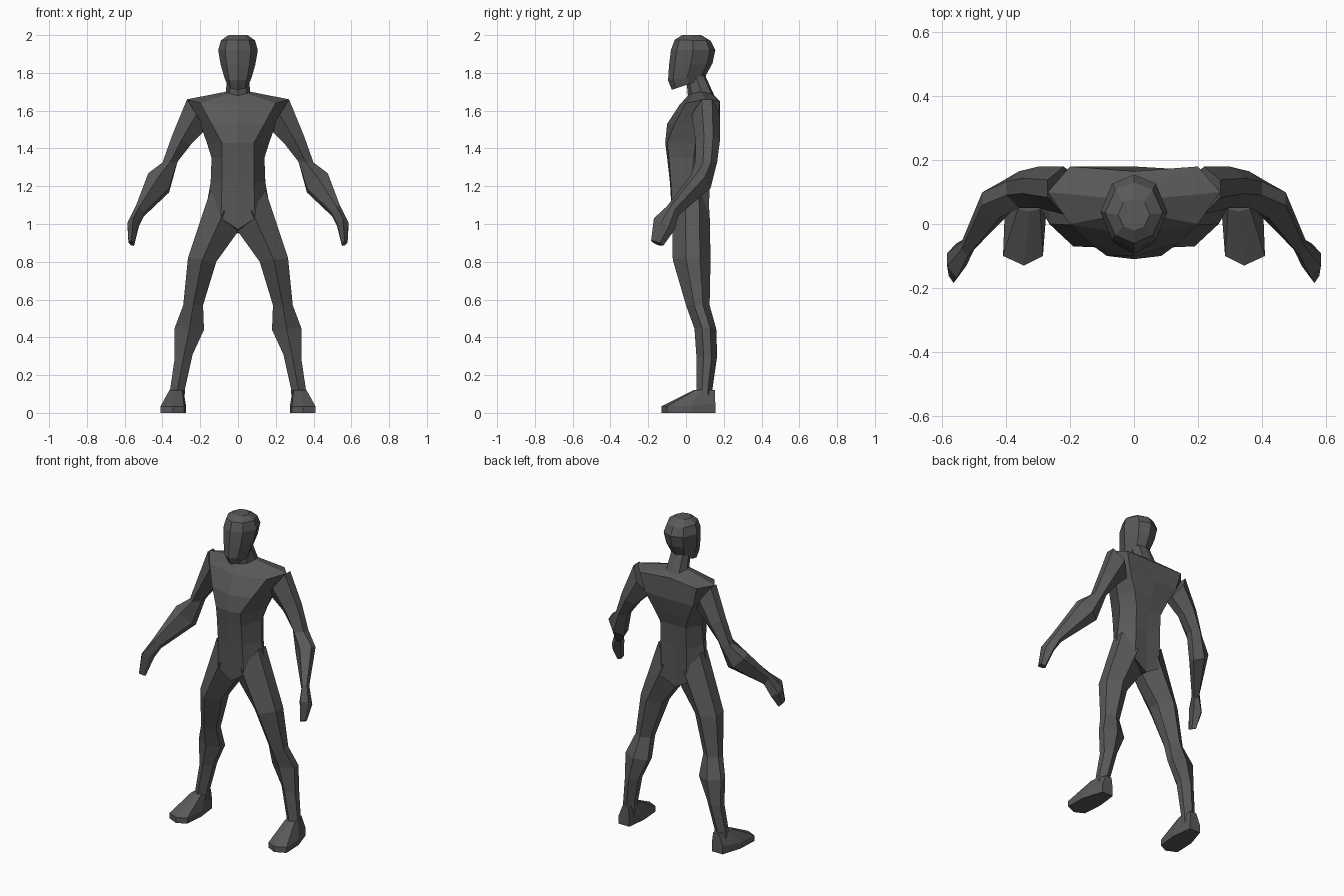
import bpy
import bmesh

old = bpy.data.objects.get("Cube")
if old:
    bpy.data.objects.remove(old, do_unlink=True)

grey = bpy.data.materials.new("dark grey")
grey.use_nodes = True
COLOUR = (0.1, 0.1, 0.1, 1)
grey.diffuse_color = COLOUR
grey.node_tree.nodes["Principled BSDF"].inputs["Base Color"].default_value = COLOUR


def loft(name, rings, mirrored=False):
    """Skin a stack of equal-length rings, cap both ends, optionally mirror across x."""
    bm = bmesh.new()
    loops = [[bm.verts.new(p) for p in ring] for ring in rings]
    for low, high in zip(loops, loops[1:]):
        for i in range(len(low)):
            j = (i + 1) % len(low)
            bm.faces.new((low[i], low[j], high[j], high[i]))
    bm.faces.new(loops[0])
    bm.faces.new(loops[-1])
    bmesh.ops.recalc_face_normals(bm, faces=bm.faces)
    mesh = bpy.data.meshes.new(name)
    bm.to_mesh(mesh)
    bm.free()
    mesh.materials.append(grey)
    obj = bpy.data.objects.new(name, mesh)
    bpy.context.collection.objects.link(obj)
    if mirrored:
        mirror = obj.modifiers.new("Mirror", "MIRROR")
        mirror.use_mirror_merge = False
    return obj


def body_ring(front, front_mid, side, back_mid, back):
    """Symmetric eight-sided ring from its left half; front and back are (y, z)."""
    half = [front_mid, side, back_mid]
    other = [(-x, y, z) for x, y, z in reversed(half)]
    return [(0, *front)] + half + [(0, *back)] + other


def level_ring(z, front, front_mid, side, back_mid, back):
    return body_ring((front, z), (*front_mid, z), (*side, z), (*back_mid, z), (back, z))


def head_ring(front, back, width, z_front, z_back):
    def at(u, v):
        return (width * u, front + (back - front) * v, z_front + (z_back - z_front) * v)
    return body_ring((front, z_front), at(.65, .13), at(1, .5), at(.65, .88), (back, z_back))


HEX = ((.5, 0), (1, .35), (1, .72), (.5, 1), (0, .72), (0, .35))


def limb_ring(inner, outer, front, back, tilt=0):
    """Six-sided ring between inner and outer (x, z) points; tilt lifts its front."""
    (xi, zi), (xo, zo) = inner, outer
    return [(xi + (xo - xi) * u, front + (back - front) * v,
             zi + (zo - zi) * u + tilt * (1 - 2 * v)) for u, v in HEX]


# Torso from crotch to neck
loft("torso", [
    body_ring((-.07, .97), (.09, -.07, 1.03), (.17, .03, 1.08), (.09, .12, 1.0), (.11, .95)),
    level_ring(1.22, -.085, (.085, -.08), (.145, .03), (.09, .125), .12),
    level_ring(1.35, -.1, (.085, -.09), (.14, .04), (.09, .13), .13),
    level_ring(1.43, -.11, (.085, -.1), (.165, .05), (.12, .15), .155),
    level_ring(1.53, -.1, (.14, -.06), (.2, .07), (.17, .17), .18),
    body_ring((-.035, 1.63), (.2, 0, 1.64), (.27, .1, 1.66), (.2, .18, 1.65), (.165, 1.66)),
    body_ring((.01, 1.68), (.045, .03, 1.69), (.065, .08, 1.7), (.045, .135, 1.69), (.15, 1.68)),
    level_ring(1.79, 0, (.04, .01), (.055, .05), (.04, .09), .1),
])

# Head with the jaw sloping up to the nape
loft("head", [
    head_ring(-.075, .1, .058, 1.71, 1.77),
    head_ring(-.095, .107, .072, 1.76, 1.79),
    head_ring(-.09, .14, .092, 1.84, 1.85),
    head_ring(-.08, .155, .105, 1.92, 1.92),
    head_ring(-.06, .13, .09, 1.975, 1.97),
    head_ring(-.02, .08, .05, 2, 2),
])

# Arms, shoulder to wrist
wrist = limb_ring((.5, 1.05), (.54, 1.09), -.1, -.04, .025)
loft("arms", [
    limb_ring((.17, 1.5), (.27, 1.66), .03, .18),
    limb_ring((.25, 1.42), (.348, 1.47), .05, .18),
    limb_ring((.32, 1.33), (.4, 1.325), .05, .165),
    limb_ring((.365, 1.18), (.475, 1.26), .02, .13, .03),
    wrist,
], True)

# Hands
loft("hands", [
    wrist,
    limb_ring((.525, 1), (.585, 1), -.17, -.06, .03),
    limb_ring((.55, .89), (.58, .905), -.185, -.12, .012),
], True)

# Legs, hip to ankle
loft("legs", [
    limb_ring((0, .96), (.145, 1.18), -.075, .125),
    limb_ring((.115, .8), (.265, .82), -.07, .13),
    limb_ring((.185, .57), (.29, .57), 0, .125),
    limb_ring((.18, .44), (.335, .45), .045, .16),
    limb_ring((.24, .31), (.335, .29), .055, .165),
    limb_ring((.28, .13), (.36, .12), .055, .14),
    limb_ring((.285, .05), (.365, .05), .055, .14),
], True)

# Feet: sole, rim and sloping instep
SOLE = ((.345, -.13), (.41, -.1), (.405, .03), (.365, .155), (.29, .155), (.275, .03), (.285, -.1))
loft("feet", [
    [(x, y, 0) for x, y in SOLE],
    [(x, y, .035 + .1 * max(y, 0)) for x, y in SOLE],
    [(.322 + (x - .335) * .55, .09 + (y - .04) * (.55 if y > .1 else .3), .12) for x, y in SOLE],
], True)
